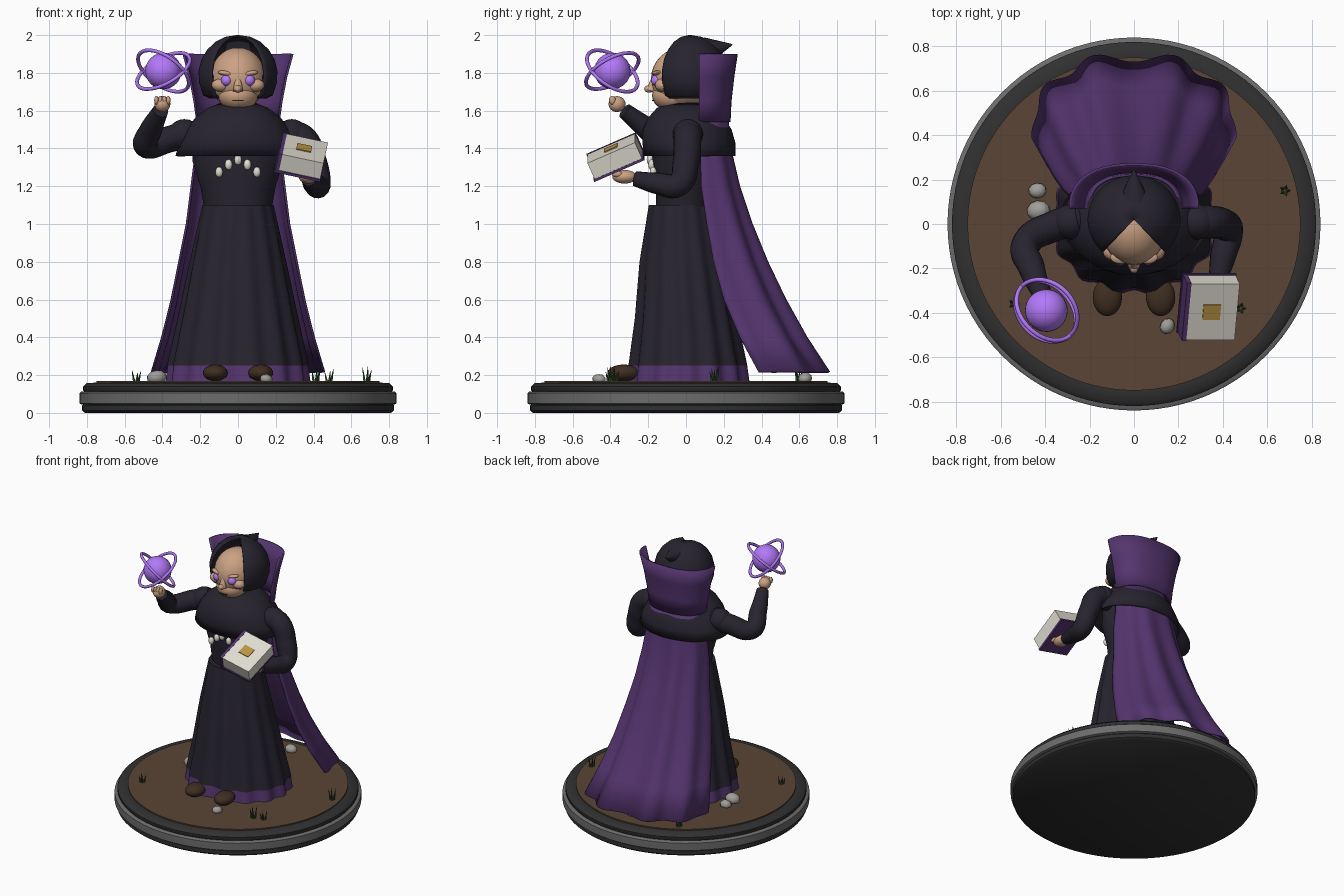
import bpy, bmesh, random
from math import sin, cos, pi, radians, copysign
from mathutils import Vector, Matrix, Euler

if "Cube" in bpy.data.objects:
    bpy.data.objects.remove(bpy.data.objects["Cube"])

random.seed(4)
COLS = dict(black=(.02, .017, .028), purple=(.09, .035, .16), glow=(.45, .19, .95),
            skin=(.6, .36, .23), cream=(.75, .72, .64), gold=(.5, .3, .06),
            soil=(.1, .06, .035), boot=(.05, .027, .015), dark=(.03, .03, .03),
            band=(.15, .15, .15), rock=(.35, .34, .32), grass=(.03, .08, .02))
MATS = {}
for k, c in COLS.items():
    MATS[k] = bpy.data.materials.new(k)
    MATS[k].diffuse_color = (*c, 1)


def finish(ob, mat, angle=40, thick=0):
    ob.data.materials.append(MATS[mat])
    if thick:
        m = ob.modifiers.new("thickness", 'SOLIDIFY')
        m.thickness, m.offset = thick, 0
    bpy.ops.object.select_all(action='DESELECT')
    ob.select_set(True)
    bpy.context.view_layer.objects.active = ob
    bpy.ops.object.shade_smooth_by_angle(angle=radians(angle))
    return ob


def from_bm(name, bm, mat, angle=40, thick=0):
    bmesh.ops.recalc_face_normals(bm, faces=bm.faces)
    me = bpy.data.meshes.new(name)
    bm.to_mesh(me)
    bm.free()
    ob = bpy.data.objects.new(name, me)
    bpy.context.collection.objects.link(ob)
    return finish(ob, mat, angle, thick)


def loft(name, rows, mat, closed=True, caps=False, thick=0, angle=40):
    """Skin a list of equally long point rings."""
    bm = bmesh.new()
    vs = [[bm.verts.new(p) for p in r] for r in rows]
    n = len(rows[0])
    for a, b in zip(vs, vs[1:]):
        for i in range(n if closed else n - 1):
            j = (i + 1) % n
            bm.faces.new((a[i], a[j], b[j], b[i]))
    if caps:
        bm.faces.new(vs[0])
        bm.faces.new(vs[-1])
    return from_bm(name, bm, mat, angle, thick)


def rings(profile, n=64, folds=0):
    """Elliptic rings from (z, rx, ry, centre y, fold depth)."""
    return [[((rx + f * cos(folds * t)) * cos(t), cy + (ry + f * cos(folds * t)) * sin(t), z)
             for t in (2 * pi * i / n for i in range(n))] for z, rx, ry, cy, f in profile]


def ball(name, loc, size, mat, rot=(0, 0, 0), seg=24):
    bm = bmesh.new()
    bmesh.ops.create_uvsphere(bm, u_segments=seg, v_segments=seg // 2, radius=1)
    bm.transform(Matrix.LocRotScale(Vector(loc), Euler(rot), Vector(size)))
    return from_bm(name, bm, mat, 60)


def box(name, centre, size, mat, frame=Matrix()):
    bm = bmesh.new()
    bmesh.ops.create_cube(bm, size=1)
    bm.transform(frame @ Matrix.LocRotScale(Vector(centre), None, Vector(size)))
    return from_bm(name, bm, mat)


def cone(name, a, b, r1, r2, mat, seg=16):
    d = Vector(b) - Vector(a)
    bm = bmesh.new()
    bmesh.ops.create_cone(bm, cap_ends=True, segments=seg, radius1=r1, radius2=r2, depth=d.length)
    bm.transform(Matrix.Translation((Vector(a) + Vector(b)) / 2) @
                 d.to_track_quat('Z', 'Y').to_matrix().to_4x4())
    return from_bm(name, bm, mat)


def tube(name, pts, mat):
    """Smooth tube through (x, y, z, radius)."""
    cu = bpy.data.curves.new(name, 'CURVE')
    cu.dimensions, cu.bevel_depth, cu.bevel_resolution, cu.use_fill_caps = '3D', 1, 6, True
    sp = cu.splines.new('BEZIER')
    sp.bezier_points.add(len(pts) - 1)
    for bp, p in zip(sp.bezier_points, pts):
        bp.co, bp.radius = p[:3], p[3]
        bp.handle_left_type = bp.handle_right_type = 'AUTO'
    tmp = bpy.data.objects.new(name + "_path", cu)
    bpy.context.collection.objects.link(tmp)
    me = bpy.data.meshes.new_from_object(tmp.evaluated_get(bpy.context.evaluated_depsgraph_get()))
    bpy.data.objects.remove(tmp)
    me.materials.clear()
    ob = bpy.data.objects.new(name, me)
    bpy.context.collection.objects.link(ob)
    return finish(ob, mat, 50)


# round base
for name, mat, prof in (
        ("base_foot", "dark", [(0, .81), (.012, .825), (.04, .825), (.05, .815)]),
        ("base_band", "band", [(.045, .83), (.05, .84), (.105, .84), (.112, .83)]),
        ("base_rim", "dark", [(.108, .81), (.12, .82), (.14, .82), (.158, .80), (.16, .755)]),
        ("base_soil", "soil", [(.15, .75), (.168, .75)])):
    loft(name, rings([(z, r, r, 0, 0) for z, r in prof], 96), mat, caps=True)

# robe: hem, skirt, bodice, shoulder mantle
loft("hem", rings([(.17, .37, .32, .01, .013), (.25, .36, .309, .01, .012)], 96, 14), "purple", caps=True)
loft("skirt", rings([(.25, .364, .31, .01, .012), (.5, .31, .267, 0, .01), (.8, .25, .225, -.02, .006),
                     (1.1, .188, .168, -.03, .001)], 96, 14), "black", caps=True)
loft("bodice", rings([(1.09, .18, .15, -.01, 0), (1.2, .2, .155, -.005, 0), (1.33, .24, .17, -.01, 0),
                      (1.48, .24, .16, 0, 0)]), "black", caps=True)
loft("mantle", rings([(1.36, .325, .235, .02, 0), (1.43, .305, .24, .015, 0), (1.5, .27, .23, .005, 0),
                      (1.56, .22, .195, 0, 0), (1.61, .155, .15, 0, 0), (1.64, .08, .08, 0, 0)]),
     "black", thick=.012)
ball("neck", (0, 0, 1.6), (.08, .08, .1), "skin")


# cape and standing collar, both open U-shaped sheets
def sheet(rows, n=60):
    out = []
    for z, hw, yf, yb, f in rows:
        r = []
        for i in range(n + 1):
            t = pi * i / n
            w = f * -cos(9.5 * (t - pi / 2)) * sin(t) ** .5 if 0 < i < n else 0
            c, s = copysign(abs(cos(t)) ** .85, cos(t)), max(sin(t), 0) ** .85
            r.append(((hw + w) * c, yf + (yb - yf + w) * s, z))
        out.append(r)
    return out


loft("cape", sheet([(1.55, .2, .08, .22, 0), (1.4, .22, .075, .235, .003), (1.2, .245, .08, .28, .008),
                    (1.0, .27, .11, .345, .012), (.8, .31, .145, .425, .016), (.6, .35, .2, .52, .019),
                    (.4, .4, .285, .63, .022), (.215, .455, .385, .75, .024)]),
     "purple", closed=False, thick=.012, angle=60)
loft("collar", sheet([(1.54, .215, .07, .23, 0), (1.65, .23, .07, .235, 0), (1.78, .255, .07, .25, 0),
                      (1.9, .288, .07, .268, 0)]), "purple", closed=False, thick=.012)

# head and face
ball("head", (0, -.015, 1.77), (.148, .17, .165), "skin", seg=32)
ball("jaw", (0, -.07, 1.68), (.105, .11, .083), "skin")
cone("nose", (0, -.165, 1.785), (0, -.185, 1.705), .012, .027, "skin")
ball("nose_tip", (0, -.195, 1.715), (.02, .027, .02), "skin", seg=16)
box("mouth", (0, -.174, 1.653), (.06, .012, .006), "boot")
for s in (-1, 1):
    ball("eye", (s * .06, -.155, 1.76), (.03, .03, .03), "glow")
    ball("brow", (s * .06, -.15, 1.797), (.048, .03, .014), "skin", (0, -s * .15, 0), 16)
    ball("cheek", (s * .09, -.125, 1.735), (.05, .04, .035), "skin", seg=16)
    ball("boot", (s * .12, -.33, .212), (.066, .085, .044), "boot")

# hood: lathe with an open front wedge and a small back peak
gap = radians(42)
loft("hood", [[(r * cos(t), .02 + r * .95 * sin(t), z) for t in
               (-pi / 2 + gap + (2 * pi - 2 * gap) * i / 48 for i in range(49))]
              for z, r in ((1.67, .15), (1.685, .18), (1.75, .2), (1.81, .203), (1.87, .188), (1.92, .158),
                           (1.96, .115), (1.985, .065), (1.995, .002))],
     "black", closed=False, thick=.012, angle=60)
cone("hood_peak", (0, .11, 1.92), (0, .245, 1.95), .07, .003, "black")

# arms and hands
tube("right_sleeve", [(-.24, .02, 1.48, .075), (-.36, -.01, 1.45, .07), (-.485, -.09, 1.415, .066),
                      (-.46, -.2, 1.5, .06), (-.41, -.325, 1.6, .042)], "black")
tube("left_sleeve", [(.24, .02, 1.46, .07), (.33, .01, 1.46, .075), (.4, 0, 1.33, .07),
                     (.425, -.04, 1.21, .066), (.4, -.15, 1.215, .058), (.375, -.27, 1.24, .04)], "black")
for s in (-1, 1):
    ball("shoulder", (s * .285, .01, 1.475), (.085, .08, .08), "black")
ball("right_hand", (-.4, -.365, 1.635), (.042, .045, .042), "skin")
ball("left_hand", (.37, -.325, 1.25), (.048, .065, .036), "skin")
for i in range(4):
    ball("right_finger", (-.432 + i * .021, -.39, 1.655), (.012, .018, .024), "skin", seg=12)
    ball("left_finger", (.335 + i * .023, -.365, 1.265), (.012, .03, .016), "skin", seg=12)

# bone necklace
for i in range(-2, 3):
    ball("bead", (i * .05, -.19 + abs(i) * .008, 1.34 - (0, .026, .065)[abs(i)]), (.02, .018, .028), "cream", seg=16)

# book, tilted on the left hand
book = Matrix.Translation((.335, -.375, 1.355)) @ Euler((radians(24), radians(12), 0)).to_matrix().to_4x4()
box("book_pages", (.01, 0, .005), (.225, .275, .095), "cream", book)
box("book_cover", (0, 0, -.048), (.25, .29, .014), "purple", book)
box("book_spine", (-.11, 0, 0), (.02, .285, .108), "purple", book)
box("book_clasp", (.005, 0, .054), (.08, .075, .008), "gold", book)

# glowing orb with two crossed rings
orb = Vector((-.395, -.39, 1.81))
ball("orb", orb, (.096,) * 3, "glow", seg=32)
for a in (-45, 38):
    rot = Matrix.Translation(orb) @ Matrix.Rotation(radians(a), 4, Vector((1, -1, 0)))
    loft("orb_ring", [[rot @ Vector(((.155 + .01 * cos(v)) * cos(u), (.155 + .01 * cos(v)) * sin(u), .01 * sin(v)))
                       for v in (2 * pi * j / 10 for j in range(10))]
                      for u in (2 * pi * i / 64 for i in range(65))], "glow")

# stones and grass tufts
for x, y, r in ((-.43, .06, .055), (-.435, .15, .042), (.15, -.46, .038), (0, .63, .045)):
    ball("stone", (x, y, .16 + r * .5), (r, r * .85, r * .7), "rock", (.2, .1, x * 7), 10)
for x, y in ((-.54, -.36), (.68, .15), (.48, -.38), (.41, -.4), (-.36, .6)):
    for k in range(5):
        a = k * 2 * pi / 5
        p = Vector((x + .012 * cos(a), y + .012 * sin(a), .165))
        cone("grass_blade", p, p + Vector((.014 * cos(a), .014 * sin(a), random.uniform(.045, .085))),
             .008, .001, "grass", 4)

for m in bpy.data.materials:
    if m.users and not m.is_grease_pencil:
        m.use_nodes = True
        m.node_tree.nodes["Principled BSDF"].inputs["Base Color"].default_value = m.diffuse_color
